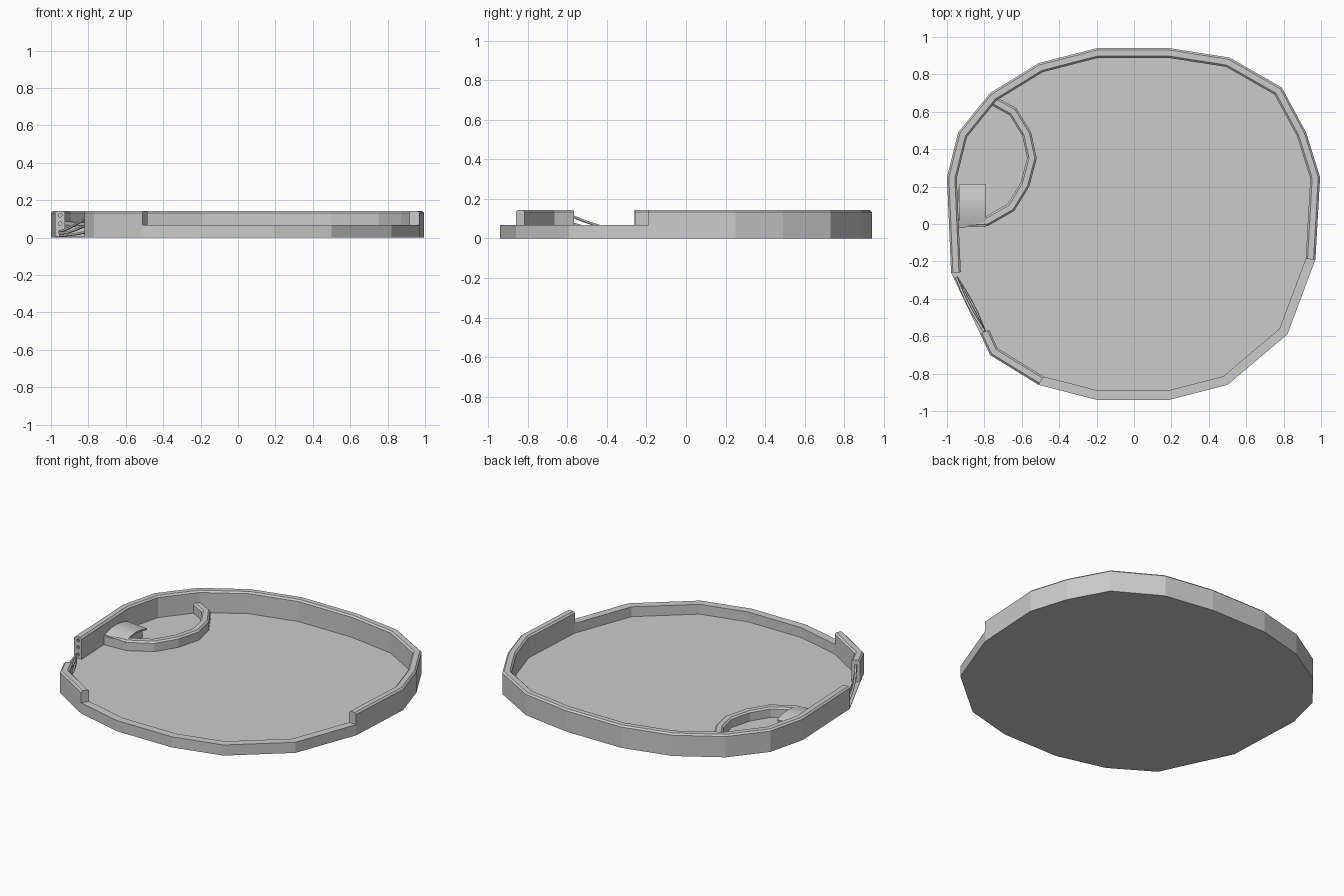
import bpy, bmesh, math
from mathutils import Vector

if "Cube" in bpy.data.objects:
    bpy.data.objects.remove(bpy.data.objects["Cube"])


def make_object(name, bm):
    bmesh.ops.recalc_face_normals(bm, faces=bm.faces)
    me = bpy.data.meshes.new(name)
    bm.to_mesh(me)
    bm.free()
    ob = bpy.data.objects.new(name, me)
    bpy.context.collection.objects.link(ob)
    return ob


def inward(pts, i):
    """Mitred left-hand normal of an open path."""
    normals = []
    for a, b in ((i - 1, i), (i, i + 1)):
        if a >= 0 and b < len(pts):
            d = (Vector(pts[b]) - Vector(pts[a])).normalized()
            normals.append(Vector((-d.y, d.x)))
    n = sum(normals, Vector((0, 0))).normalized()
    return n / n.dot(normals[0])


def wall(name, pts, width, height, chamfer):
    """Sweep a chamfered wall section along a path, inside the outline."""
    c = chamfer
    if c:
        section = [(0, 0), (0, height - c), (c, height),
                   (width - c, height), (width, height - c), (width, 0)]
    else:
        section = [(0, 0), (0, height), (width, height), (width, 0)]
    bm = bmesh.new()
    rings = []
    for i, p in enumerate(pts):
        n = inward(pts, i)
        rings.append([bm.verts.new((p[0] + n.x * o, p[1] + n.y * o, z))
                      for o, z in section])
    k = len(section)
    for r, s in zip(rings, rings[1:]):
        for j in range(k):
            bm.faces.new((r[j], r[(j + 1) % k], s[(j + 1) % k], s[j]))
    bm.faces.new(rings[0])
    bm.faces.new(rings[-1])
    return make_object(name, bm)


def prism(name, outline, z0, z1):
    bm = bmesh.new()
    f = bm.faces.new([bm.verts.new((x, y, z0)) for x, y in outline])
    top = bmesh.ops.extrude_face_region(bm, geom=[f])["geom"]
    for v in top:
        if isinstance(v, bmesh.types.BMVert):
            v.co.z = z1
    return make_object(name, bm)


# Outline, counterclockwise, split where the wall height changes
tall = [(.97, -.19), (.995, .25), (.92, .49), (.79, .73), (.51, .89),
        (.19, .94), (-.2, .94), (-.51, .86), (-.77, .70), (-.94, .49),
        (-1.0, .25), (-.978, -.26)]
stub = [(-.822, -.587), (-.77, -.70), (-.51, -.86)]
low = [(-.51, -.86), (-.2, -.94), (.19, -.94), (.50, -.86),
       (.82, -.59), (.97, -.19)]

prism("floor", tall + stub + low[1:-1], 0, .005)
tall_wall = wall("tall_wall", tall, .052, .143, .01)
wall("stub_wall", stub, .052, .143, .01)
wall("low_wall", low, .05, .068, 0)

# Small curved pen inside the tall wall
pen = [(-.94, -.02), (-.78, -.01), (-.64, .07), (-.56, .20), (-.52, .35),
       (-.55, .49), (-.63, .62), (-.74, .68)]
wall("inner_pen_wall", pen, .05, .068, .01)

# Shelter in the pen: support block under a gently arched roof
prism("shelter_base", [(-.94, 0), (-.81, 0), (-.81, .19), (-.94, .19)], 0, .055)
bm = bmesh.new()
rows = []
for i in range(9):
    t = i / 8
    y = -.015 + .225 * t
    z = .06 + .02 * math.sin(math.pi * t)
    rows.append([bm.verts.new((x, y, z + dz))
                 for x, dz in ((-.935, .008), (-.79, 0), (-.79, -.01), (-.935, -.002))])
for r, s in zip(rows, rows[1:]):
    for j in range(4):
        bm.faces.new((r[j], r[(j + 1) % 4], s[(j + 1) % 4], s[j]))
bm.faces.new(rows[0])
bm.faces.new(rows[-1])
roof = make_object("shelter_roof", bm)
bpy.context.view_layer.objects.active = roof
roof.select_set(True)
bpy.ops.object.shade_smooth_by_angle()

# Sockets in the end of the tall wall
for z in (.03, .075, .12):
    bpy.ops.mesh.primitive_cylinder_add(vertices=10, radius=.01, depth=.04,
                                        location=(-.951, -.26, z),
                                        rotation=(math.pi / 2, 0, 0))
    cutter = bpy.context.object
    cutter.name = "socket_cutter"
    cutter.hide_render = True
    cutter.display_type = 'WIRE'
    m = tall_wall.modifiers.new("socket", 'BOOLEAN')
    m.operation = 'DIFFERENCE'
    m.object = cutter
    bpy.ops.object.modifier_apply  # sockets stay live modifiers

# Ropes drooping across the gap
for k, (z0, z1) in enumerate(((.112, .035), (.075, .022), (.035, .012))):
    cu = bpy.data.curves.new("gap_rope", 'CURVE')
    cu.dimensions = '3D'
    cu.bevel_depth = .007
    cu.bevel_resolution = 1
    cu.use_fill_caps = True
    sp = cu.splines.new('POLY')
    sp.points.add(8)
    for i, p in enumerate(sp.points):
        t = i / 8
        bow = .012 * (k - 1) * math.sin(math.pi * t)
        p.co = (-.80 - .15 * t + bow, -.575 + .29 * t,
                z1 + (z0 - z1) * (1 - t) ** 1.6, 1)
    ob = bpy.data.objects.new("gap_rope", cu)
    bpy.context.collection.objects.link(ob)
